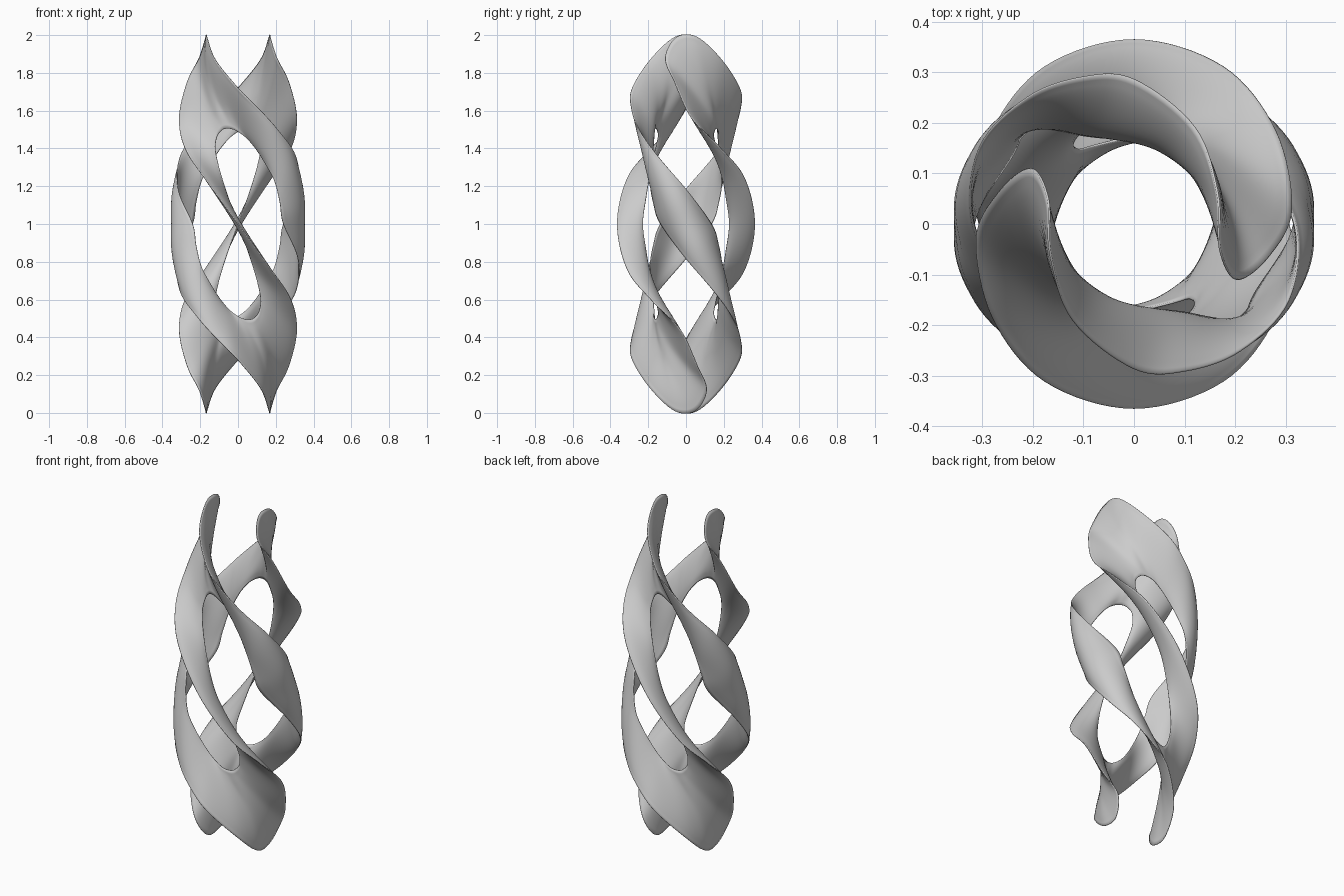
import bpy, bmesh
from math import sin, cos, pi
from mathutils import Vector

if "Cube" in bpy.data.objects:
    bpy.data.objects.remove(bpy.data.objects["Cube"])

# One quarter of the looping band: outer rim, middle and hole edge per row
ROWS = [[Vector(p) for p in r] for r in [
    [(0, -.365, 1), (0, -.297, 1), (0, -.228, 1)],
    [(-.175, -.312, 1.24), (-.115, -.25, 1.2), (-.055, -.21, 1.15)],
    [(-.28, -.185, 1.40), (-.185, -.175, 1.35), (-.10, -.185, 1.3)],
    [(-.312, -.03, 1.56), (-.205, -.10, 1.48), (-.12, -.16, 1.4)],
    [(-.27, .06, 1.75), (-.19, -.06, 1.6), (-.11, -.147, 1.465)],
    [(-.205, .11, 1.88), (-.168, -.047, 1.69), (-.088, -.152, 1.495)],
    [(-.17, .05, 1.99), (-.153, -.077, 1.75), (-.065, -.158, 1.505)],
    [(-.165, -.06, 1.99), (-.133, -.108, 1.75), (-.035, -.165, 1.503)],
    [(-.12, -.19, 1.87), (-.078, -.162, 1.69), (0, -.17, 1.488)],
    [(0, -.285, 1.72), (.02, -.205, 1.58), (.05, -.17, 1.45)],
    [(.1, -.29, 1.62), (.095, -.22, 1.5), (.1, -.175, 1.39)],
    [(.21, -.25, 1.50), (.18, -.225, 1.41), (.15, -.185, 1.31)],
    [(.305, -.15, 1.36), (.27, -.185, 1.28), (.195, -.19, 1.22)],
    [(.318, 0, 1.185), (.34, -.09, 1.13), (.222, -.172, 1.11)],
    [(.24, .135, 1), (.358, 0, 1), (.24, -.135, 1)],
]]
STEPS, ACROSS = 8, 14


def half_turn(p, axis):
    x, y, z = p
    return Vector({'': (x, y, z), 'x': (x, -y, 2 - z),
                   'y': (-x, y, 2 - z), 'z': (-x, -y, z)}[axis])


def spline(a, b, c, d, t):
    return 0.5 * (2 * b + (c - a) * t + (2 * a - 5 * b + 4 * c - d) * t * t
                  + (3 * b - a - 3 * c + d) * t ** 3)


# Neighbouring rows beyond each end keep the joins smooth
ext = ([[half_turn(p, 'y') for p in ROWS[1]]] + ROWS
       + [[half_turn(p, 'x') for p in reversed(ROWS[-2])]])
grid = []
for i in range(len(ROWS) - 1):
    for s in range(STEPS + (i == len(ROWS) - 2)):
        a, m, b = [spline(*(ext[i + k][j] for k in range(4)), s / STEPS) for j in range(3)]
        row = []
        for k in range(ACROSS + 1):
            u = (1 - cos(pi * k / ACROSS)) / 2
            row.append(a * (1 - u) * (1 - 2 * u) + m * 4 * u * (1 - u) + b * u * (2 * u - 1))
        grid.append(row)

# Four rotated copies join into one closed twisting band;
# the weights make it thick in the middle and thin at the edges
bm = bmesh.new()
weight = bm.verts.layers.deform.verify()
for axis in ('', 'x', 'y', 'z'):
    vs = [[bm.verts.new(half_turn(p, axis)) for p in row] for row in grid]
    for row in vs:
        for k, v in enumerate(row):
            v[weight][0] = max(0.12, sin(pi * k / ACROSS))
    for r0, r1 in zip(vs, vs[1:]):
        for k in range(ACROSS):
            bm.faces.new((r0[k], r0[k + 1], r1[k + 1], r1[k]))
bmesh.ops.remove_doubles(bm, verts=bm.verts, dist=0.0003)
bmesh.ops.recalc_face_normals(bm, faces=bm.faces)

# Relax the inside of the sheet so it flows evenly between its edges
inner = [v for v in bm.verts if not v.is_boundary]
for _ in range(16):
    bmesh.ops.smooth_vert(bm, verts=inner, factor=0.5,
                          use_axis_x=True, use_axis_y=True, use_axis_z=True)
mesh = bpy.data.meshes.new("twisted_band")
bm.to_mesh(mesh)
bm.free()
band = bpy.data.objects.new("twisted_band", mesh)
bpy.context.collection.objects.link(band)
band.vertex_groups.new(name="thickness")

# Lens-shaped wall
wall = band.modifiers.new("wall", 'SOLIDIFY')
wall.thickness = 0.035
wall.offset = 0
wall.vertex_group = "thickness"
bpy.context.view_layer.objects.active = band
band.select_set(True)
bpy.ops.object.modifier_apply(modifier="wall")
bpy.ops.object.shade_smooth()
